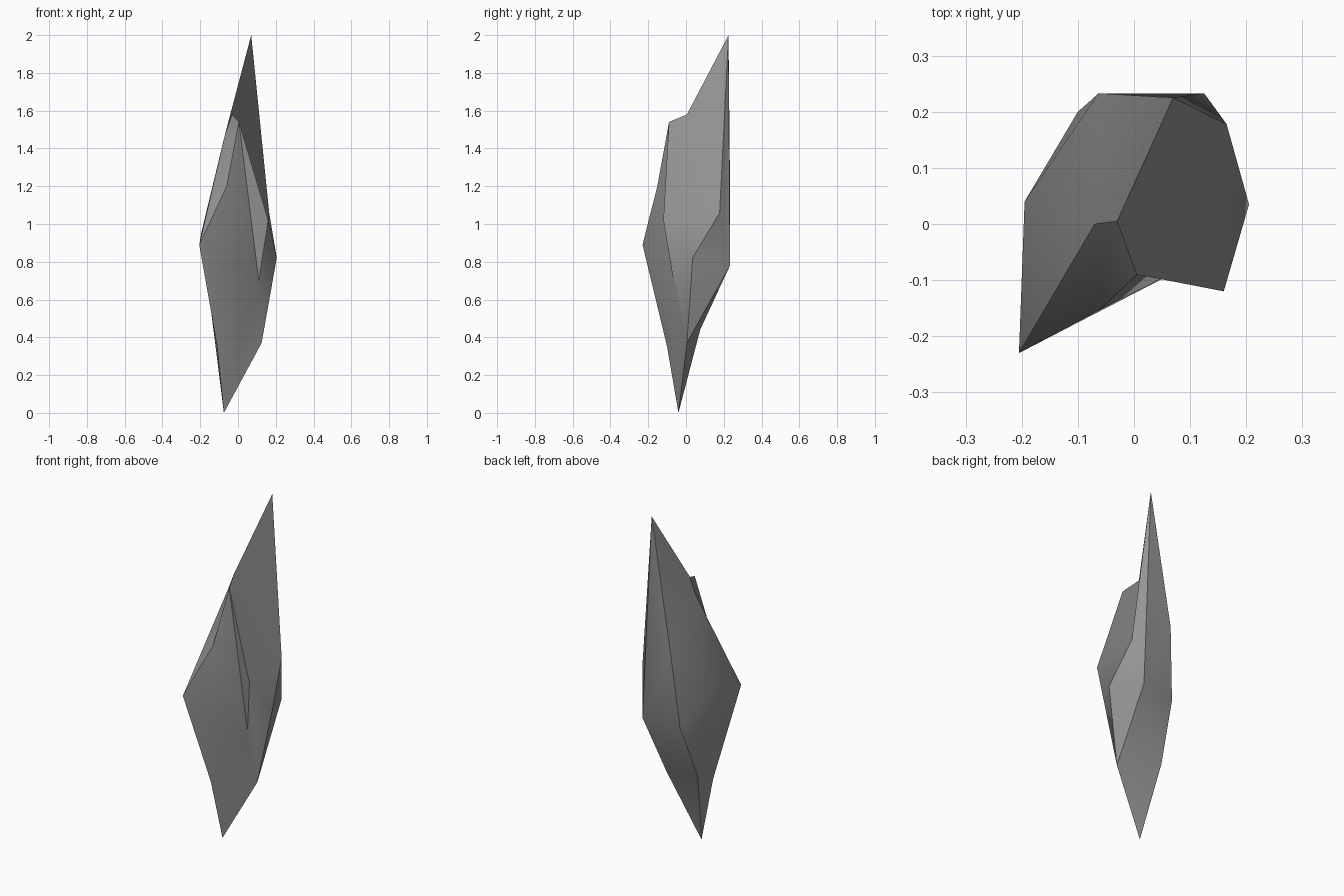
import bpy
import bmesh
import math

cube = bpy.data.objects.get("Cube")
if cube:
    bpy.data.objects.remove(cube, do_unlink=True)

# Corner points of the shard, from the tip down to the foot
corners = {
    "tip": (0.07, 0.225, 2.0),
    "crest_back": (-0.03, 0.005, 1.58),
    "crest_front": (0.005, -0.09, 1.54),
    "crest_side": (-0.07, 0.0, 1.47),
    "ridge_front": (-0.06, -0.152, 1.2),
    "ridge_back": (-0.063, 0.233, 1.2),
    "east_back": (0.165, 0.178, 1.06),
    "east_front": (0.16, -0.12, 1.02),
    "east_mid": (0.205, 0.035, 0.82),
    "west_mid": (-0.195, 0.04, 0.95),
    "west_front": (-0.205, -0.23, 0.89),
    "back_east": (0.125, 0.233, 0.78),
    "back_west": (-0.10, 0.20, 0.77),
    "dent": (0.11, -0.067, 0.7),
    "low_back": (-0.13, 0.075, 0.44),
    "low_east": (0.125, 0.005, 0.37),
    "low_front": (-0.11, -0.10, 0.35),
    "foot": (-0.075, -0.04, 0.0),
}

# Facets, each a ring of corner names
facets = [
    # Upper slopes
    "tip east_back east_mid east_front crest_front crest_back",
    "tip crest_back crest_side ridge_back",
    "ridge_back crest_side west_mid back_west",
    # Hollow on the upper front
    "crest_side west_front west_mid",
    "crest_side ridge_front west_front",
    "crest_back crest_front ridge_front crest_side",
    # Front
    "crest_front ridge_front dent",
    "crest_front dent east_front",
    "ridge_front west_front dent",
    "west_front low_front dent",
    "dent low_front foot low_east",
    "east_front dent low_east east_mid",
    # Left flank
    "west_mid west_front low_front",
    "west_mid low_front low_back",
    "west_mid low_back back_west",
    "low_front foot low_back",
    # Back
    "tip back_east east_back",
    "tip ridge_back back_east",
    "ridge_back back_west back_east",
    "east_back back_east east_mid",
    "east_mid back_east low_east",
    "back_east back_west low_back",
    "back_east low_back low_east",
    "low_back foot low_east",
]

bm = bmesh.new()
points = {name: bm.verts.new(co) for name, co in corners.items()}
for ring in facets:
    bm.faces.new([points[name] for name in ring.split()])
bmesh.ops.recalc_face_normals(bm, faces=bm.faces)

mesh = bpy.data.meshes.new("rock_shard")
bm.to_mesh(mesh)
bm.free()
shard = bpy.data.objects.new("rock_shard", mesh)
bpy.context.collection.objects.link(shard)

# Plain grey stone
stone = bpy.data.materials.new("grey_stone")
stone.use_nodes = True
grey = (0.3, 0.3, 0.3, 1.0)
stone.diffuse_color = grey
stone.node_tree.nodes["Principled BSDF"].inputs["Base Color"].default_value = grey
mesh.materials.append(stone)

# Soft shading over gentle angles, crisp at the ridges
bpy.ops.object.select_all(action="DESELECT")
shard.select_set(True)
bpy.context.view_layer.objects.active = shard
bpy.ops.object.shade_smooth_by_angle(angle=math.radians(30))
